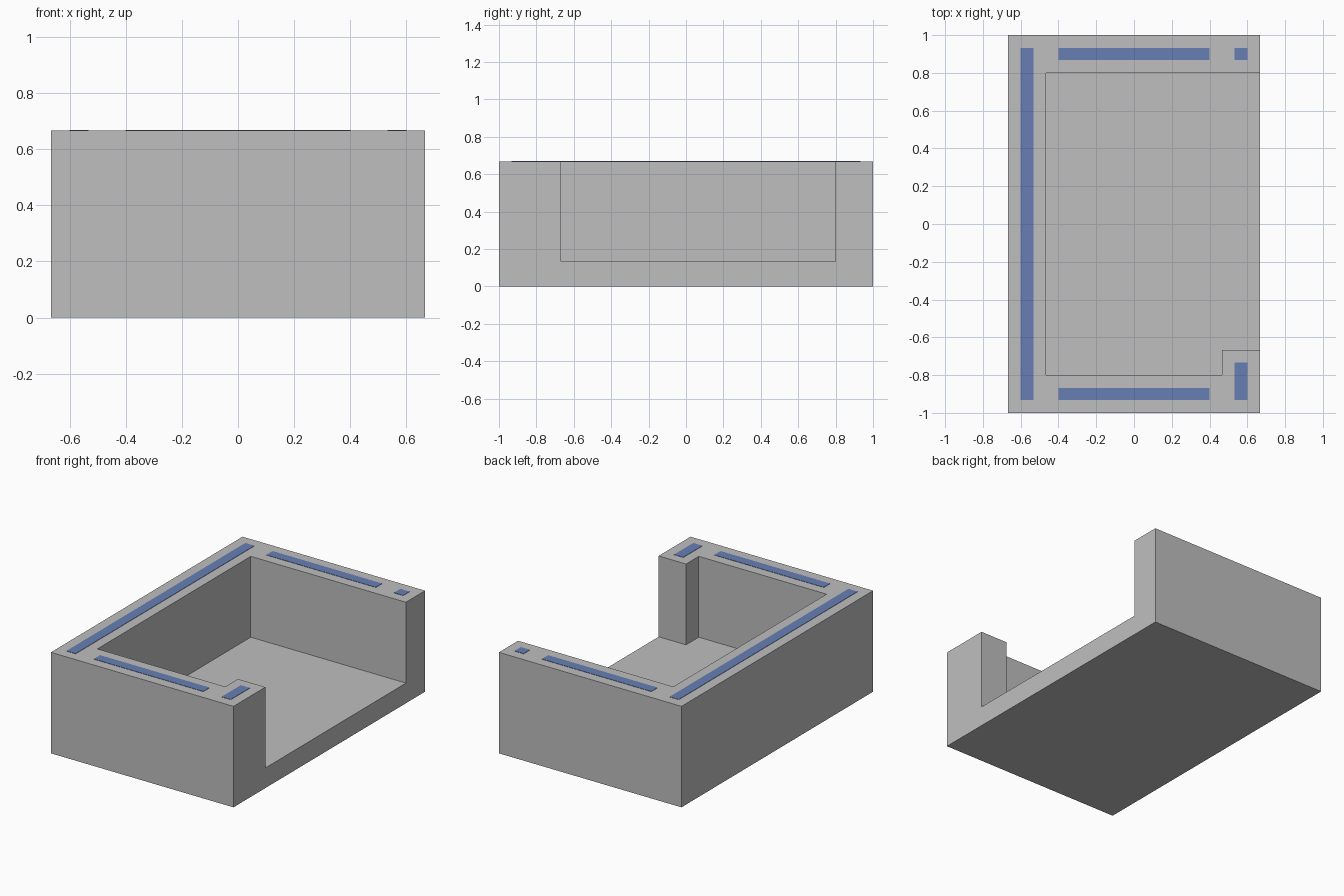
import bpy, bmesh

if "Cube" in bpy.data.objects:
    bpy.data.objects.remove(bpy.data.objects["Cube"])

X, Y, H, FLOOR = 0.667, 1.0, 0.667, 0.133
PLATE = 0.002


def material(name, rgb):
    m = bpy.data.materials.new(name)
    m.diffuse_color = (*rgb, 1.0)
    m.use_nodes = True
    m.node_tree.nodes["Principled BSDF"].inputs["Base Color"].default_value = m.diffuse_color
    return m


def finish(bm, name, mat):
    bmesh.ops.recalc_face_normals(bm, faces=bm.faces)
    mesh = bpy.data.meshes.new(name)
    bm.to_mesh(mesh)
    bm.free()
    mesh.materials.append(mat)
    obj = bpy.data.objects.new(name, mesh)
    bpy.context.collection.objects.link(obj)


grey = material("light grey", (0.52, 0.52, 0.52))
blue = material("blue", (0.136, 0.212, 0.462))

# Tray: slab whose top is split into wall footprint and floor
outer = [(X, 0.8), (X, Y), (-X, Y), (-X, -Y), (X, -Y), (X, -0.667)]
inner = [(0.467, -0.667), (0.467, -0.8), (-0.467, -0.8), (-0.467, 0.8)]
bm = bmesh.new()
bottom = [bm.verts.new((x, y, 0)) for x, y in outer]
top = [bm.verts.new((x, y, FLOOR)) for x, y in outer]
inset = [bm.verts.new((x, y, FLOOR)) for x, y in inner]
bm.faces.new(bottom[::-1])
for i in range(6):
    j = (i + 1) % 6
    bm.faces.new((bottom[i], bottom[j], top[j], top[i]))
bm.faces.new([top[5], top[0]] + inset[::-1])
wall = bm.faces.new(top + inset)

# Walls: raise the footprint
raised = bmesh.ops.extrude_discrete_faces(bm, faces=[wall])["faces"]
bmesh.ops.translate(bm, verts=raised[0].verts, vec=(0, 0, H - FLOOR))
finish(bm, "tray_body", grey)

# Blue strips on the wall tops: x0, x1, y0, y1
strips = {
    "left_strip": (-0.6, -0.533, -0.933, 0.933),
    "back_strip": (-0.4, 0.4, 0.867, 0.933),
    "back_square": (0.533, 0.6, 0.867, 0.933),
    "front_strip": (-0.4, 0.4, -0.933, -0.867),
    "post_strip": (0.533, 0.6, -0.933, -0.733),
}
for name, (x0, x1, y0, y1) in strips.items():
    bm = bmesh.new()
    bmesh.ops.create_cube(bm, size=1)
    bmesh.ops.scale(bm, vec=(x1 - x0, y1 - y0, PLATE), verts=bm.verts)
    bmesh.ops.translate(bm, vec=((x0 + x1) / 2, (y0 + y1) / 2, H + PLATE / 2), verts=bm.verts)
    finish(bm, name, blue)
